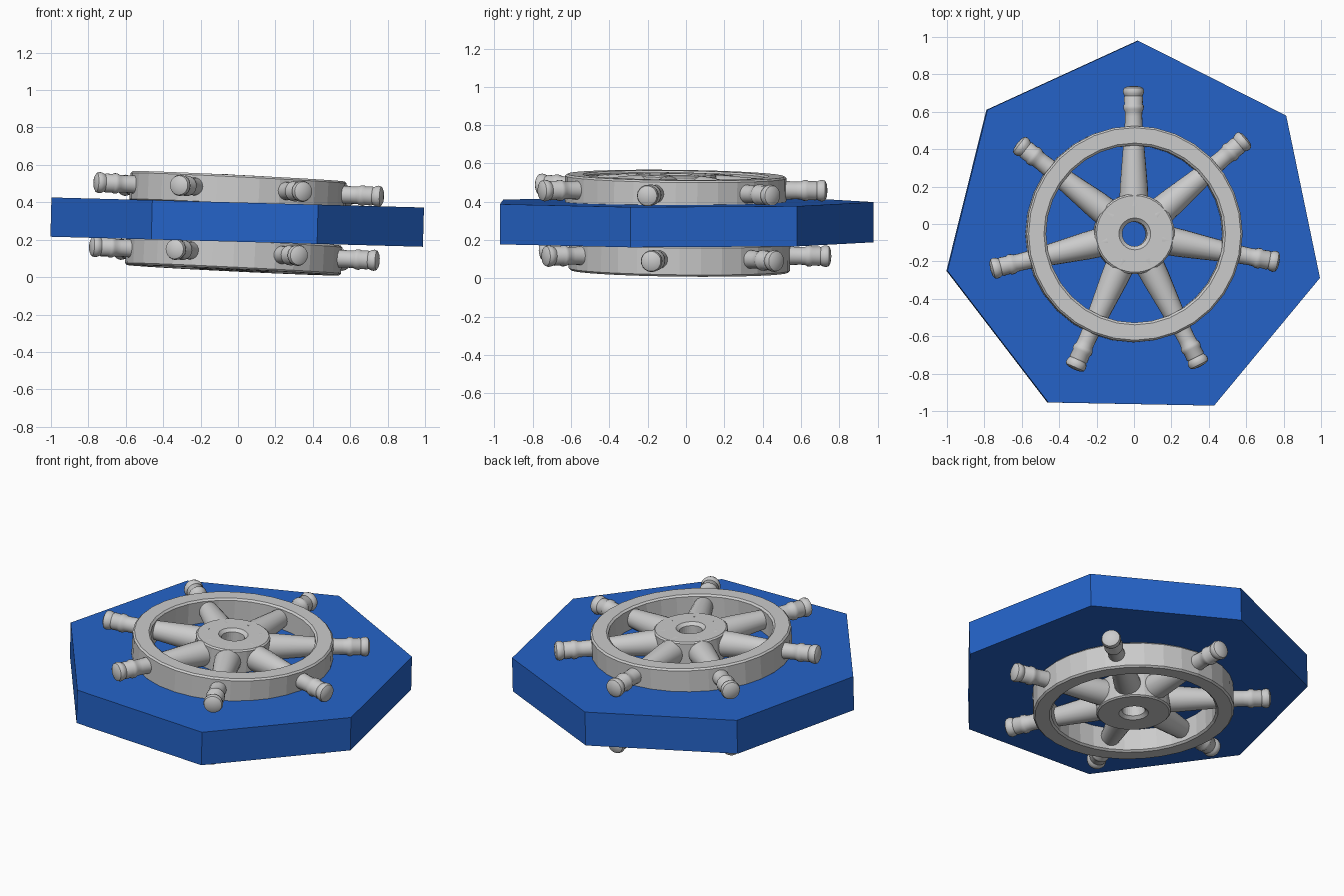
import bpy, bmesh
from math import cos, sin, pi, radians
from mathutils import Matrix, Euler, Vector

if "Cube" in bpy.data.objects:
    bpy.data.objects.remove(bpy.data.objects["Cube"])


def lathe(name, profile, segs, matrix, closed=False, smooth=False, start=0.0):
    """Revolve (radius, height) points about local z, then place with matrix."""
    bm = bmesh.new()
    rings = []
    for r, h in profile:
        if r == 0:
            rings.append([bm.verts.new((0, 0, h))] * segs)
        else:
            rings.append([bm.verts.new((r * cos(start + 2 * pi * i / segs),
                                        r * sin(start + 2 * pi * i / segs), h))
                          for i in range(segs)])
    pairs = list(zip(rings, rings[1:]))
    if closed:
        pairs.append((rings[-1], rings[0]))
    for a, b in pairs:
        for i in range(segs):
            j = (i + 1) % segs
            corners = list(dict.fromkeys([a[i], a[j], b[j], b[i]]))
            bm.faces.new(corners)
    if not closed:
        for ring in (rings[0], rings[-1]):
            if ring[0] is not ring[1]:
                bm.faces.new(ring)
    bmesh.ops.recalc_face_normals(bm, faces=bm.faces)
    mesh = bpy.data.meshes.new(name)
    bm.to_mesh(mesh)
    bm.free()
    ob = bpy.data.objects.new(name, mesh)
    ob.matrix_world = matrix
    bpy.context.collection.objects.link(ob)
    if smooth:
        bpy.ops.object.select_all(action='DESELECT')
        bpy.context.view_layer.objects.active = ob
        ob.select_set(True)
        bpy.ops.object.shade_smooth_by_angle(angle=radians(40))
    return ob


# seven-sided base plate, slightly tilted
plate = lathe("base_plate", [(1.022, -0.105), (1.022, 0.105)], 7,
              Matrix.Translation((0, -0.042, 0.294)) @ Matrix.Rotation(0.027, 4, 'Y'),
              start=radians(88.9))
blue = bpy.data.materials.new("blue")
blue.diffuse_color = (0.018, 0.125, 0.58, 1)
blue.use_nodes = True
blue.node_tree.nodes["Principled BSDF"].inputs["Base Color"].default_value = blue.diffuse_color
plate.data.materials.append(blue)

# cross-sections (radius, height)
RIM = [(0.486, -0.08), (0.568, -0.08), (0.578, -0.07), (0.578, 0.07),
       (0.568, 0.08), (0.486, 0.08), (0.474, 0.07), (0.474, -0.07)]
HUB = [(0.085, -0.08), (0.205, -0.08), (0.214, -0.072), (0.214, 0.077),
       (0.205, 0.085), (0.085, 0.085), (0.066, 0.068), (0.066, -0.063)]
# tapered spoke running on into the turned handle
SPOKE = [(0.079, 0.15), (0.074, 0.26), (0.056, 0.48), (0.048, 0.58),
         (0.046, 0.63), (0.047, 0.655), (0.054, 0.668), (0.055, 0.685),
         (0.049, 0.695), (0.051, 0.73), (0.047, 0.737), (0.054, 0.75),
         (0.057, 0.765), (0.052, 0.78), (0.035, 0.789), (0, 0.793)]
ANGLES = [90.2, 40.4, -11, -63.4, -114, 193.8, 142.1]


def wheel(label, location):
    place = Matrix.Translation(location) @ Euler((-0.012, 0.049, 0)).to_matrix().to_4x4()
    lathe(label + "_wheel_rim", RIM, 32, place, closed=True)
    lathe(label + "_wheel_hub", HUB, 32, place, closed=True)
    for n, a in enumerate(ANGLES, 1):
        m = (place @ Matrix.Translation((0, 0, 0.008))
             @ Matrix.Rotation(radians(a), 4, 'Z') @ Matrix.Rotation(pi / 2, 4, 'Y'))
        lathe(f"{label}_wheel_spoke_{n}", SPOKE, 20, m, smooth=True)


# one wheel on each side of the plate
wheel("upper", Vector((0, -0.054, 0.459)))
wheel("lower", Vector((-0.023, -0.034, 0.117)))
